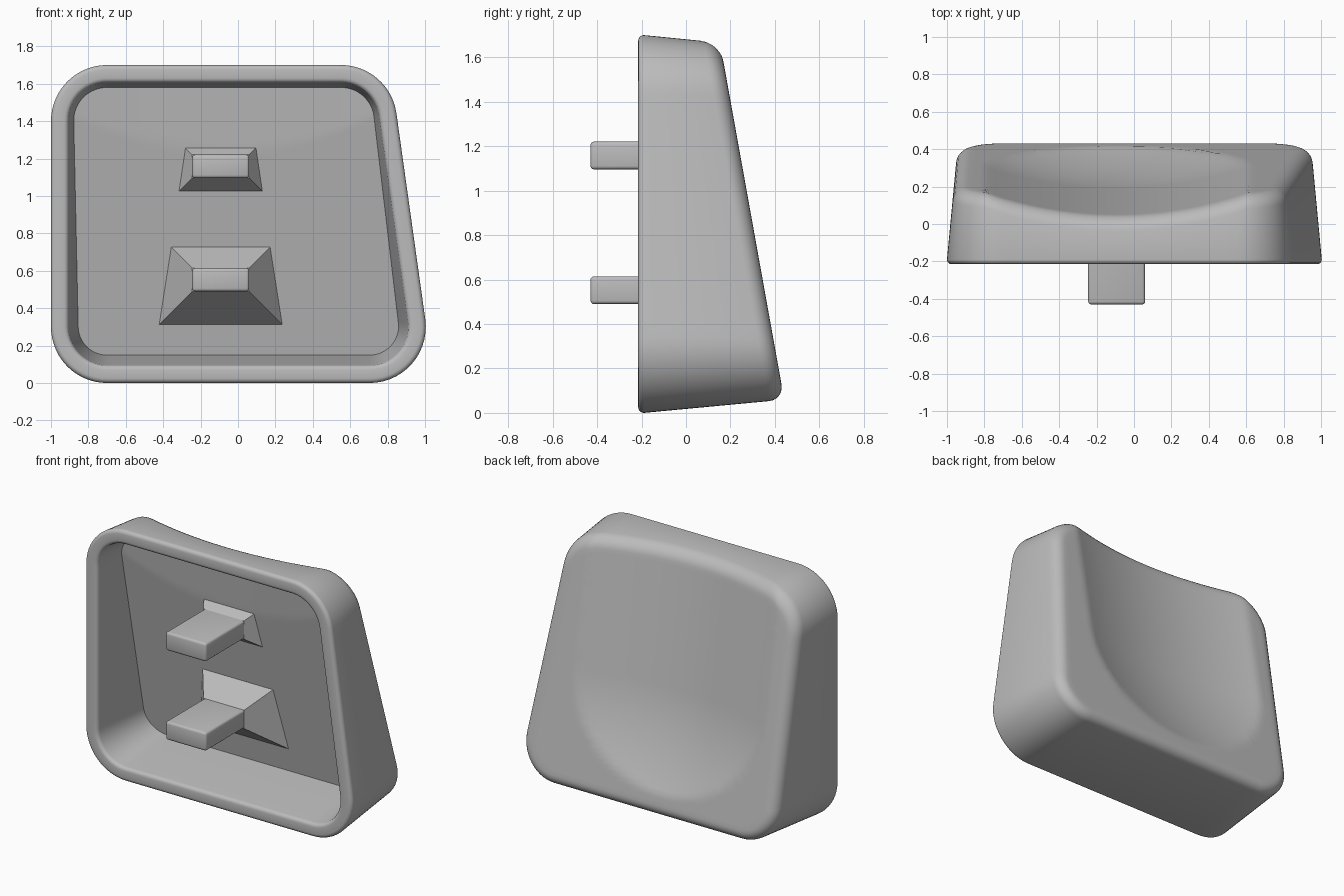
import bpy, bmesh, math
from mathutils import Vector

if "Cube" in bpy.data.objects:
    bpy.data.objects.remove(bpy.data.objects["Cube"])

grey = bpy.data.materials.new("plain grey")
grey.use_nodes = True
grey.diffuse_color = (0.5, 0.5, 0.5, 1)
grey.node_tree.nodes["Principled BSDF"].inputs["Base Color"].default_value = (0.5, 0.5, 0.5, 1)

RIM_Y = -0.215
CORNER = 0.3
FILLET = 0.07
MIDDLE = Vector((-0.07, 0.85))


def add_object(name, bm, angle=30):
    bmesh.ops.recalc_face_normals(bm, faces=bm.faces)
    mesh = bpy.data.meshes.new(name)
    bm.to_mesh(mesh)
    bm.free()
    mesh.materials.append(grey)
    ob = bpy.data.objects.new(name, mesh)
    bpy.context.collection.objects.link(ob)
    bpy.ops.object.select_all(action='DESELECT')
    ob.select_set(True)
    bpy.context.view_layer.objects.active = ob
    bpy.ops.object.shade_smooth_by_angle(angle=math.radians(angle))
    return ob


def back_y(x, z):
    """Sloped outer face with a scooped dish that ends in a round bowl."""
    u = (x + 0.09) / 0.7
    v = max(0, 0.82 - z) / 0.62
    return 0.165 + 0.18 * (1.6 - z) - 0.115 * max(0, 1 - u * u - v * v)


def floor_y(x, z):
    """Sloped cavity floor that turns steeper behind the dish."""
    crease = 1.25 + 0.18 * ((x + 0.07) / 0.8) ** 2
    return 0.205 - 0.18 * (z - 0.31) + 0.08 * max(0, z - crease)


def outline(arc=14, straight=20):
    """Rounded four-sided outline as (point, outward normal) pairs."""
    lean = math.atan(0.14)
    quarter = math.pi / 2
    corners = [((0.704, 0.3), -quarter, lean), ((0.55, 1.4), lean, quarter),
               ((-0.7, 1.4), quarter, 2 * quarter), ((-0.7, 0.3), 2 * quarter, 3 * quarter)]
    arcs = []
    for centre, start, end in corners:
        pts = []
        for i in range(arc + 1):
            a = start + (end - start) * i / arc
            n = Vector((math.cos(a), math.sin(a)))
            pts.append((Vector(centre) + n * CORNER, n))
        arcs.append(pts)
    result = []
    for pts, following in zip(arcs, arcs[1:] + arcs[:1]):
        result += pts
        (p, n), (q, _) = pts[-1], following[0]
        result += [(p.lerp(q, i / straight), n) for i in range(1, straight)]
    return result


PATH = outline()


def flat_ring(inset, y):
    return [Vector((p.x - n.x * inset, y, p.y - n.y * inset)) for p, n in PATH]


def fitted_ring(inset, taper, surface, shift=0.0, extra=0.0):
    """Ring whose depth follows a surface and whose inset grows with depth."""
    ring = []
    for p, n in PATH:
        y = 0.0
        for _ in range(4):
            q = p - n * (inset + taper * (y - RIM_Y) + extra)
            y = surface(q.x, q.y) - shift
        ring.append(Vector((q.x, y, q.y)))
    return ring


def cover_rings(edge, surface, count):
    """Concentric rings that carry a surface from its edge to the middle."""
    rings = []
    for i in range(1, count):
        flat = [Vector((v.x, v.z)).lerp(MIDDLE, i / count) for v in edge]
        rings.append([Vector((q.x, surface(q.x, q.y), q.y)) for q in flat])
    return rings


# Shell: dished back, tapered walls, rounded rim, inner walls, cavity floor
outer = []
for i in range(7):
    a = math.pi / 2 * i / 6
    outer.append(fitted_ring(0, 0.09, back_y, FILLET * (1 - math.sin(a)),
                             FILLET * (1 - math.cos(a))))
rim = []
r = 0.025
for i in range(5):
    a = math.pi / 2 * i / 4
    rim.append(flat_ring(r * (1 - math.sin(a)), RIM_Y + r * (1 - math.cos(a))))
inner = []
for i in range(5):
    a = math.pi / 2 * i / 4
    inner.append(flat_ring(0.095 - r * (1 - math.sin(a)), RIM_Y + r * (1 - math.cos(a))))
floor_edge = fitted_ring(0.095, 0.12, floor_y)

rings = cover_rings(outer[-1], back_y, 28)[::-1] + outer[::-1]
rings += rim[::-1] + inner + [floor_edge] + cover_rings(floor_edge, floor_y, 20)

bm = bmesh.new()
loops = [[bm.verts.new(co) for co in ring] for ring in rings]
count = len(PATH)
for a, b in zip(loops, loops[1:]):
    for i in range(count):
        j = (i + 1) % count
        bm.faces.new((a[i], a[j], b[j], b[i]))
for loop, surface in ((loops[0], back_y), (loops[-1], floor_y)):
    tip = bm.verts.new((MIDDLE.x, surface(*MIDDLE), MIDDLE.y))
    for i in range(count):
        bm.faces.new((loop[i], loop[(i + 1) % count], tip))
add_object("shell", bm)

# Mounting posts, each on a flared foot that meets the cavity floor
X0, X1, HALF, FOOT_Y = -0.245, 0.06, 0.0625, -0.02
for place, z, low, high in (("upper", 1.158, 0.072, 0.037), ("lower", 0.552, 0.178, 0.113)):
    bm = bmesh.new()
    bmesh.ops.create_cube(bm, size=1)
    for v in bm.verts:
        v.co = ((X0 + X1) / 2 + v.co.x * (X1 - X0),
                -0.43 if v.co.y < 0 else FOOT_Y + 0.02, z + v.co.z * 2 * HALF)
    front = [e for e in bm.edges if any(v.co.y < -0.4 for v in e.verts)]
    bmesh.ops.bevel(bm, geom=front, offset=0.016, segments=3, profile=0.5, affect='EDGES')
    add_object(place + "_post", bm)

    bm = bmesh.new()
    bmesh.ops.create_cube(bm, size=1)
    for v in bm.verts:
        sx, sz = (1 if v.co.x > 0 else -1), (1 if v.co.z > 0 else -1)
        flare = 0 if v.co.y < 0 else (high if sz > 0 else low)
        x = (X1 if sx > 0 else X0) + sx * flare
        h = z + sz * (HALF + flare)
        v.co = (x, FOOT_Y if v.co.y < 0 else floor_y(x, h) + 0.002, h)
    add_object(place + "_foot", bm, 10)
